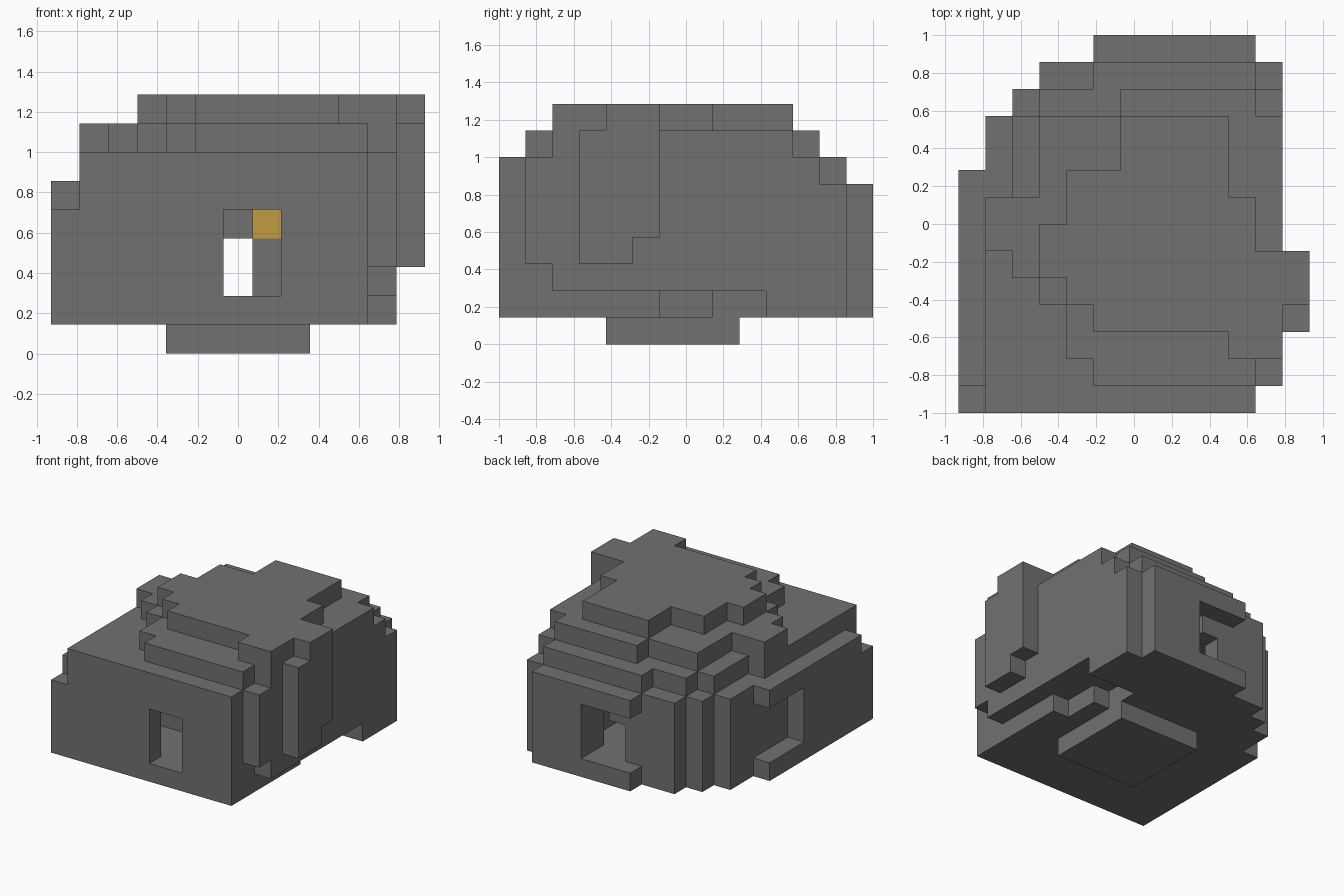
import bpy
import bmesh
from mathutils import Vector

old = bpy.data.objects.get("Cube")
if old:
    bpy.data.objects.remove(old, do_unlink=True)

CELL = 1 / 7
ORIGIN = Vector((-6.5, -7, 0))


def make_material(name, rgb):
    mat = bpy.data.materials.new(name)
    mat.use_nodes = True
    colour = (*rgb, 1)
    mat.diffuse_color = colour
    bsdf = next(n for n in mat.node_tree.nodes if n.type == "BSDF_PRINCIPLED")
    bsdf.inputs["Base Color"].default_value = colour
    bsdf.inputs["Roughness"].default_value = 0.9
    return mat


def block(x0, x1, y0, y1, z0, z1):
    """All cells of a rectangular block."""
    return {(x, y, z) for x in range(x0, x1)
            for y in range(y0, y1) for z in range(z0, z1)}


def slab(z0, z1, *areas):
    """Several rectangular areas sharing the same height range."""
    return set().union(*(block(*a, z0, z1) for a in areas))


def build(name, cells, mat):
    """Skin the outside of a set of cells and merge its coplanar faces."""
    bm = bmesh.new()
    corners = {}

    def vert(p):
        key = tuple(round(c) for c in p)
        if key not in corners:
            corners[key] = bm.verts.new((Vector(key) + ORIGIN) * CELL)
        return corners[key]

    for cell in cells:
        base = Vector(cell)
        for axis in range(3):
            u, v = Vector(), Vector()
            u[(axis + 1) % 3] = 1
            v[(axis + 2) % 3] = 1
            for side in (0, 1):
                step = Vector()
                step[axis] = 2 * side - 1
                if tuple(int(c) for c in base + step) in cells:
                    continue
                p = base.copy()
                p[axis] += side
                loop = [p, p + u, p + u + v, p + v]
                if not side:
                    loop.reverse()
                bm.faces.new([vert(q) for q in loop])
    bmesh.ops.dissolve_limit(bm, angle_limit=0.01, verts=bm.verts[:], edges=bm.edges[:])
    mesh = bpy.data.meshes.new(name)
    bm.to_mesh(mesh)
    bm.free()
    mesh.materials.append(mat)
    obj = bpy.data.objects.new(name, mesh)
    bpy.context.collection.objects.link(obj)


stone = make_material("grey stone", (0.165, 0.165, 0.165))
glow = make_material("amber lamp", (0.53, 0.33, 0.055))

# Walls with stepped back corners
walls = slab(1, 6, (0, 11, 0, 1), (0, 12, 1, 9), (1, 12, 9, 11),
             (2, 12, 11, 12), (3, 12, 12, 13), (5, 11, 13, 14))
walls -= block(0, 1, 0, 1, 5, 6)

# Undercut along the left side
walls -= block(11, 12, 1, 2, 1, 3)
walls -= slab(1, 2, (11, 12, 2, 10), (10, 11, 6, 10), (9, 10, 8, 10))

# Room, doorway, back window and side niche
walls -= slab(2, 5, (3, 9, 1, 12), (6, 8, 0, 1), (5, 8, 13, 14), (0, 1, 6, 9))
walls -= block(6, 8, 12, 13, 2, 4) | block(7, 8, 12, 13, 4, 5)

# Stepped roof
roof = slab(6, 7, (1, 11, 0, 1), (1, 12, 1, 8), (2, 12, 8, 11),
            (3, 12, 11, 12), (5, 11, 12, 13))
roof |= slab(7, 8, (5, 11, 1, 2), (4, 12, 2, 4), (3, 12, 4, 5), (2, 12, 5, 6),
             (1, 12, 6, 8), (3, 12, 8, 11), (6, 11, 11, 12))
roof |= slab(8, 9, (10, 12, 2, 3), (5, 12, 3, 4), (4, 12, 4, 5), (3, 12, 5, 6),
             (3, 11, 6, 7), (4, 11, 7, 8), (4, 10, 8, 9), (6, 10, 9, 11))

# Chimney-like rib on the left side
rib = block(12, 13, 3, 4, 3, 8) | block(12, 13, 4, 5, 3, 9) | block(12, 13, 5, 6, 4, 9)

build("stepped_shell", walls | roof | rib, stone)
build("base_block", block(4, 9, 4, 9, 0, 1), stone)

# Things inside the room
build("inner_partition", block(3, 6, 4, 5, 2, 5), stone)
build("lamp_post", block(7, 8, 7, 8, 2, 4), stone)
build("lamp", block(7, 8, 7, 8, 4, 5), glow)
